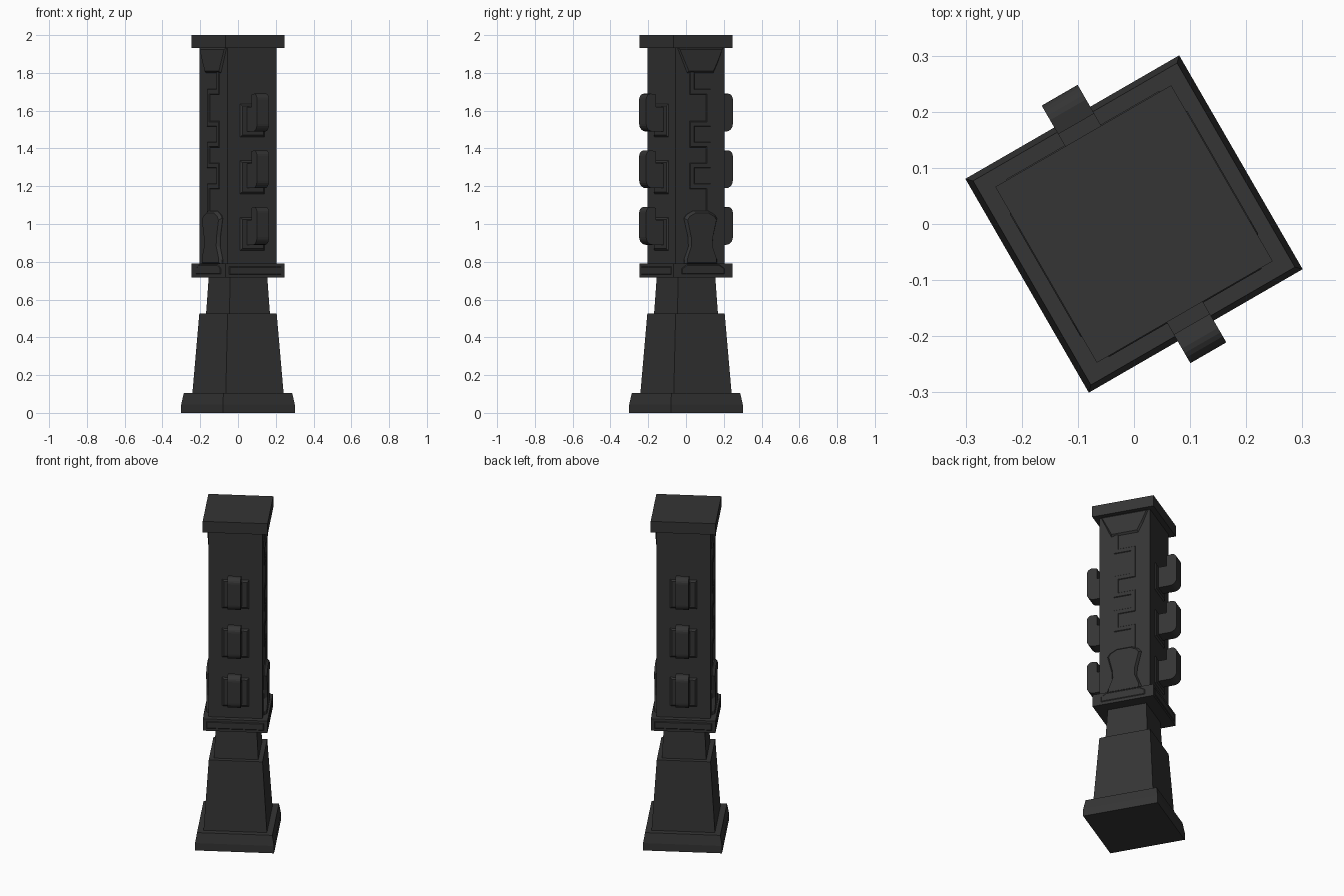
import bpy, bmesh, math
from mathutils import Matrix, Vector

if "Cube" in bpy.data.objects:
    bpy.data.objects.remove(bpy.data.objects["Cube"])

ROT = Matrix.Rotation(math.radians(30), 4, 'Z')   # whole pillar is turned 30 degrees
mat = bpy.data.materials.new("dark_stone")
mat.diffuse_color = (0.035, 0.035, 0.035, 1)
mat.use_nodes = True
mat.node_tree.nodes["Principled BSDF"].inputs["Base Color"].default_value = mat.diffuse_color


def loft(name, loops, turn=Matrix()):
    """Closed solid through equal-length loops of 3D points."""
    bm = bmesh.new()
    rings = [[bm.verts.new(ROT @ turn @ Vector(p)) for p in loop] for loop in loops]
    n = len(rings[0])
    for a, b in zip(rings, rings[1:]):
        for i in range(n):
            j = (i + 1) % n
            bm.faces.new((a[i], a[j], b[j], b[i]))
    bm.faces.new(rings[0][::-1])
    bm.faces.new(rings[-1])
    bmesh.ops.recalc_face_normals(bm, faces=bm.faces[:])
    me = bpy.data.meshes.new(name)
    bm.to_mesh(me)
    bm.free()
    me.materials.append(mat)
    ob = bpy.data.objects.new(name, me)
    bpy.context.collection.objects.link(ob)
    return ob


def tier(name, *levels):
    """Square tier from (half width, height) levels."""
    loft(name, [[(-h, -h, z), (h, -h, z), (h, h, z), (-h, h, z)] for h, z in levels])


def relief(name, outline, base, height, turn, edge=0.01):
    """Raised panel on a side face, outline in (across, z), with sloped edges."""
    us, zs = [p[0] for p in outline], [p[1] for p in outline]
    cu, cz = (min(us) + max(us)) / 2, (min(zs) + max(zs)) / 2
    su = 1 - 2 * edge / (max(us) - min(us))
    sz = 1 - 2 * edge / (max(zs) - min(zs))
    inner = [(cu + (u - cu) * su, cz + (z - cz) * sz) for u, z in outline]
    loft(name, [[(base - 0.01, u, z) for u, z in outline],
                [(base, u, z) for u, z in outline],
                [(base + height, u, z) for u, z in inner]], turn)


def rect(u0, u1, z0, z1):
    return [(u0, z0), (u1, z0), (u1, z1), (u0, z1)]


def arc(cx, cz, r, a0, a1, n=5):
    return [(cx + r * math.cos(math.radians(a0 + (a1 - a0) * i / n)),
             cz + r * math.sin(math.radians(a0 + (a1 - a0) * i / n))) for i in range(n + 1)]


# Stacked square tiers
tier("base_plinth", (0.22, 0), (0.22, 0.045), (0.21, 0.105))
tier("lower_shaft", (0.177, 0.10), (0.15, 0.525))
tier("neck", (0.124, 0.52), (0.113, 0.73))
tier("collar", (0.18, 0.717), (0.18, 0.79))
tier("upper_shaft", (0.15, 0.78), (0.15, 1.94))
tier("top_cap", (0.181, 1.932), (0.181, 2.0))

# Front and back faces: hooks on plates, collar panel
for turn in (Matrix.Rotation(math.radians(a), 4, 'Z') for a in (90, -90)):
    relief("collar_panel", rect(-0.16, 0.16, 0.732, 0.775), 0.18, 0.003, turn, 0.004)
    for z in (0.99, 1.29, 1.59):
        relief("hook_plate", rect(-0.075, 0.075, z - 0.13, z + 0.045), 0.15, 0.008, turn)
        profile = ([(0.14, z - 0.10)] + arc(0.225, z - 0.06, 0.04, -90, 0)
                   + arc(0.235, z + 0.07, 0.03, 0, 90)
                   + [(0.206, z + 0.095), (0.206, z + 0.03), (0.14, z + 0.03)])
        loft("hook", [[(d, u, h) for d, h in profile] for u in (-0.037, 0.037)], turn)

# Side faces: keyhole panel, top panel, meander band
half = [(0.10, 0.785), (0.10, 0.81), (0.072, 0.88), (0.075, 0.93), (0.10, 1.03),
        (0.085, 1.05), (0.045, 1.07)]
keyhole = half + [(-u, z) for u, z in reversed(half)]
top_panel = [(-0.085, 1.76), (0.07, 1.84), (0.12, 1.84), (0.14, 1.935), (-0.14, 1.935)]
top_panel = [(-0.08, 1.80), (0.08, 1.80), (0.105, 1.85), (0.14, 1.935), (-0.14, 1.935)]
levels = (1.81, 1.70, 1.53, 1.42, 1.31, 1.20, 1.07)
flip = Matrix.Scale(-1, 4, (1, 0, 0))
for turn in (Matrix(), flip):
    relief("keyhole_panel", keyhole, 0.155, 0.015, turn, 0.012)
    relief("keyhole_foot", [(-0.13, 0.735), (0.13, 0.735), (0.13, 0.765), (0.10, 0.785),
                            (-0.10, 0.785), (-0.13, 0.765)], 0.18, 0.003, turn, 0.004)
    relief("top_panel", top_panel, 0.15, 0.010, turn)
    side = -0.05
    for i, (hi, lo) in enumerate(zip(levels, levels[1:])):
        relief("meander_upright", rect(side - 0.014, side + 0.014, lo - 0.014, hi + 0.014),
               0.15, 0.004, turn, 0.003)
        if i < len(levels) - 2:
            relief("meander_step", rect(-0.05, 0.05, lo - 0.014, lo + 0.014),
                   0.15, 0.0035, turn, 0.003)
        side = -side
